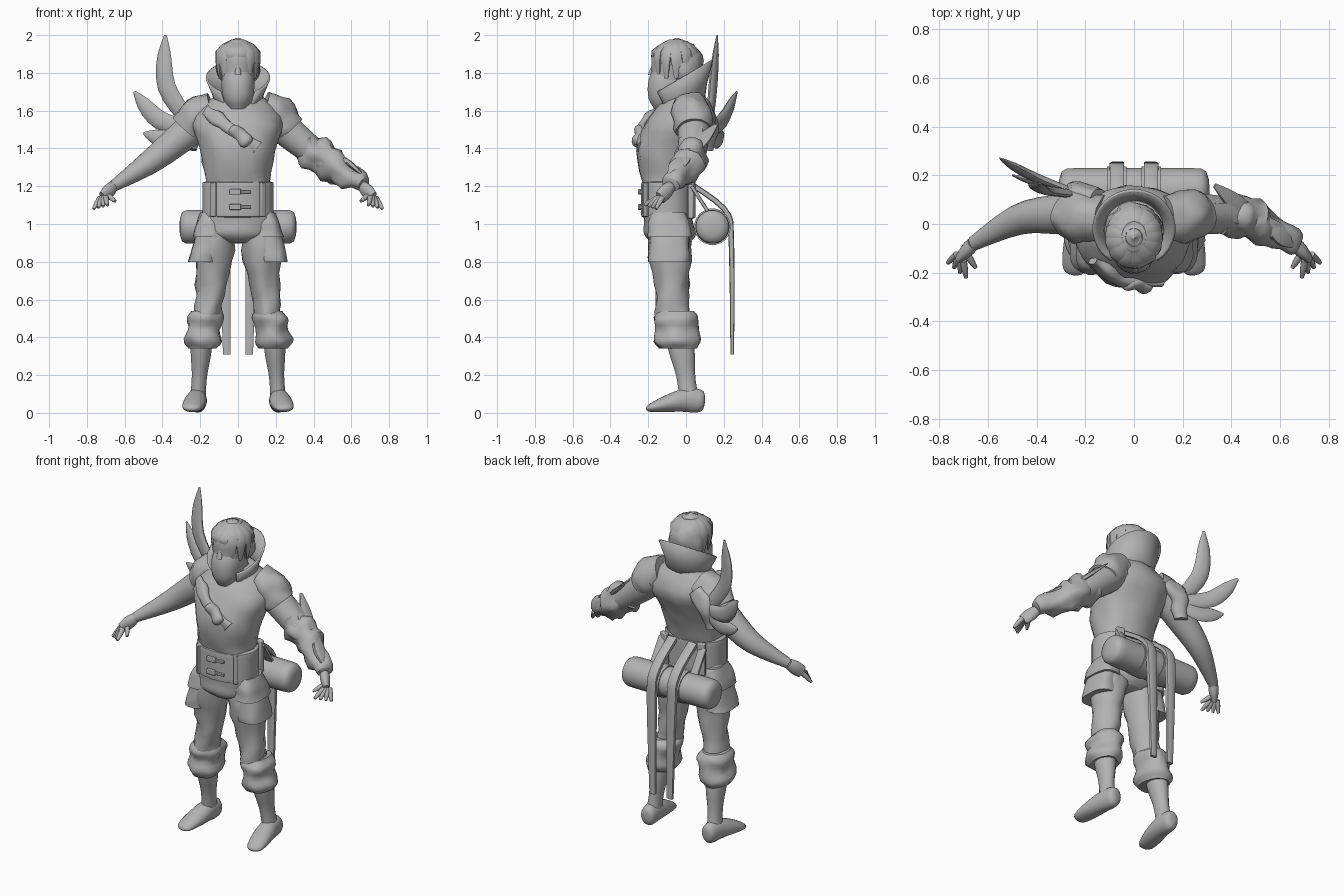
import bpy, bmesh, math
from mathutils import Vector, noise

if "Cube" in bpy.data.objects:
    bpy.data.objects.remove(bpy.data.objects["Cube"], do_unlink=True)

shade = (.45,) * 3 + (1,)
grey = bpy.data.materials.new("plain grey")
grey.use_nodes = True
grey.diffuse_color = shade
grey.node_tree.nodes["Principled BSDF"].inputs["Base Color"].default_value = shade
ACROSS, DEPTH = Vector((1, 0, 0)), Vector((0, 1, 0))


def along(keys, t):
    """Smooth value at t through evenly spaced numbers or points."""
    if isinstance(keys, (int, float)):
        return keys
    last = len(keys) - 1
    i = min(int(t * last), last - 1)
    f = t * last - i
    a, b = keys[i], keys[i + 1]
    leave = (b - keys[max(i - 1, 0)]) / 2
    arrive = (keys[min(i + 2, last)] - a) / 2
    rise = b - a
    return a + leave * f + (rise * 3 - leave * 2 - arrive) * f ** 2 + (leave + arrive - rise * 2) * f ** 3


def finish(name, bm, angle=50):
    bmesh.ops.recalc_face_normals(bm, faces=bm.faces)
    mesh = bpy.data.meshes.new(name)
    bm.to_mesh(mesh)
    bm.free()
    ob = bpy.data.objects.new(name, mesh)
    bpy.context.collection.objects.link(ob)
    mesh.materials.append(grey)
    bpy.ops.object.select_all(action="DESELECT")
    ob.select_set(True)
    bpy.context.view_layer.objects.active = ob
    bpy.ops.object.shade_smooth_by_angle(angle=math.radians(angle))
    return ob


def tube(name, path, width, deep=1, axis=None, side=1, sides=20, steps=16, boxy=1, rough=0, dome=0):
    """Skin along a path. Rings stay level, or turn with the path when axis is given."""
    bm = bmesh.new()
    path = [Vector((side * x, y, z)) for x, y, z in path]
    rings = []
    for i in range(steps + 1):
        t = (1 - math.cos(math.pi * i / steps)) / 2
        mid, u, v = along(path, t), ACROSS, DEPTH
        if axis:
            heading = (along(path, min(t + .02, 1)) - along(path, max(t - .02, 0))).normalized()
            u = (axis - heading * axis.dot(heading)).normalized()
            v = heading.cross(u)
        a = along(width, t)
        if dome:
            a *= max(1 - abs(2 * t - 1) ** dome, .02) ** .5
        b = a * along(deep, t)
        ring = []
        for k in range(sides):
            turn = math.tau * (k + .5) / sides
            c, d = math.cos(turn), math.sin(turn)
            out = u * math.copysign(abs(c) ** boxy, c) * a + v * math.copysign(abs(d) ** boxy, d) * b
            bump = out.normalized() * rough * noise.noise((mid + out) * 14)
            ring.append(bm.verts.new(mid + out + bump))
        rings.append(ring)
    for low, high in zip(rings, rings[1:]):
        for k in range(sides):
            bm.faces.new((low[k], low[k - 1], high[k - 1], high[k]))
    bm.faces.new(rings[0])
    bm.faces.new(rings[-1])
    return finish(name, bm)


def strip(name, path, width, deep, side=1):
    return tube(name, path, width, deep, ACROSS, side, sides=8, boxy=.35)


def block(name, place, size, turn=(0, 0, 0)):
    bm = bmesh.new()
    bmesh.ops.create_cube(bm, size=1)
    bmesh.ops.scale(bm, vec=size, verts=bm.verts)
    ob = finish(name, bm, 40)
    ob.location, ob.rotation_euler = place, turn
    bevel = ob.modifiers.new("Bevel", "BEVEL")
    bevel.width, bevel.segments = min(size) / 5, 2


# Torso, neck and hips
tube("torso", [(0, -.1, 1.2), (0, -.085, 1.4), (0, -.02, 1.56), (0, 0, 1.7)],
     width=(.17, .2, .235, .1), deep=(.75, .9, .75, .8), sides=28, boxy=.9, rough=.015)
tube("neck", [(0, -.02, 1.6), (0, -.05, 1.8)], width=(.09, .07))
tube("hips", [(0, -.1, 1.08), (0, -.08, .9)], width=(.18, .2, .19, .1), deep=(.7, .65, .9),
     sides=28, boxy=.9, rough=.01)

# Head with face covering and hair
tube("head", [(0, -.1, 1.64), (0, -.05, 1.97)], width=(.05, .08, .09, .1, .05), deep=1.2)
tube("face_mask", [(0, -.11, 1.61), (0, -.09, 1.81)], width=(.05, .08, .088, .075), deep=1.2, boxy=.9)
tube("nose", [(0, -.16, 1.87), (0, -.185, 1.79)], width=(.01, .018), sides=8)
tube("hair_cap", [(0, 0, 1.74), (0, -.05, 1.985)], width=(.08, .105, .113, .09, .01), deep=(.7, 1, 1.1),
     rough=.02)
LOCKS = 13
for i in range(LOCKS):
    turn = math.tau * (i + .3) / LOCKS
    out = Vector((math.sin(turn), -math.cos(turn) * 1.1, 0))
    crown = Vector((0, -.055, 1.97))
    tip = crown + out * .1 - Vector((0, 0, .11 if out.y < -.9 else .2))
    brow = crown + out * .105 - Vector((0, 0, .06))
    tube("hair_lock", [crown + out * .03, brow, tip], width=(.02, .036, .01), deep=.4,
         axis=Vector((-out.y, out.x, 0)), sides=8, steps=8)

# Tall open collar, higher at the back
bm = bmesh.new()
PANELS, GAP = 24, math.radians(34)
levels = []
for lift, flare in ((0, .11), (.5, .125), (1, .16)):
    row = []
    for k in range(PANELS + 1):
        turn = GAP + (math.tau - 2 * GAP) * k / PANELS
        y = -.02 - math.cos(turn) * flare * .95
        z = 1.61 + y / 4 + lift * (.18 + y / 3)
        row.append(bm.verts.new((math.sin(turn) * flare, y, z)))
    levels.append(row)
for low, high in zip(levels, levels[1:]):
    for k in range(PANELS):
        bm.faces.new((low[k], low[k + 1], high[k + 1], high[k]))
collar = finish("collar", bm)
collar.modifiers.new("Thickness", "SOLIDIFY").thickness = .012

# Belt, buckles and chest wraps
tube("belt", [(0, -.1, 1.03), (0, -.1, 1.23)], width=.19, deep=.73, sides=28, boxy=.9, dome=20)
for z in (1.09, 1.17):
    block("buckle", (-.015, -.245, z), (.06, .02, .03))
    block("buckle_strap", (.02, -.24, z), (.1, .02, .015))
for x in (-.13, .13):
    block("front_belt_loop", (x, -.21, 1.13), (.03, .02, .18), (0, 0, x * 5))
    block("back_belt_loop", (x, .03, 1.13), (.05, .03, .2), (0, 0, -x * 2))
tube("chest_wrap", [(-.17, -.15, 1.6), (-.05, -.23, 1.52), (.1, -.235, 1.4)], width=.02, deep=1.6,
     axis=DEPTH, boxy=.7, rough=.02)
tube("chest_knot", [(-.03, -.24, 1.52), (.06, -.255, 1.42)], width=.022, deep=1.5, axis=DEPTH, rough=.03, dome=4)

# Bedroll
ROLL = Vector((0, .14, .985))
tube("bedroll", [ROLL - ACROSS * .31, ROLL + ACROSS * .31], width=.09, axis=DEPTH, sides=28, dome=16)

ARM = [Vector(p) for p in ((.17, .04, 1.57), (.3, .04, 1.46), (.47, .02, 1.325), (.66, -.08, 1.2))]
KNUCKLES = Vector((.735, -.12, 1.14)), Vector((.695, -.155, 1.14))
TIPS = Vector((.765, -.16, 1.08)), Vector((.69, -.22, 1.1))

for label, side in (("right_", -1), ("left_", 1)):
    # Trouser legs, cuffs, shins and feet
    tube(label + "trouser_leg", [(.105, -.09, 1), (.165, -.07, .48)], width=(.09, .1, .075, .07),
         deep=(1.2, 1.1, 1.3), side=side, rough=.02)
    tube(label + "cuff", [(.17, -.055, .54), (.19, -.045, .34)], width=(.075, .1, .09, .1, .08),
         deep=1.2, side=side, rough=.02)
    tube(label + "shin", [(.19, -.04, .42), (.2, -.01, .25), (.215, .02, .05)], width=(.06, .055, .04, .045),
         deep=1.25, side=side)
    tube(label + "foot", [(.21, .1, .06), (.22, -.02, .065), (.25, -.21, .02)], width=(.045, .05, .06, .05),
         deep=(1.3, 1.3, .8, .4), axis=ACROSS, side=side, dome=8)
    # Thigh pouches wrapped around the outer hip
    for part, low, grow in (("thigh_pouch", .8, 0), ("pouch_flap", .93, .006)):
        tube(label + part, [(.135, -.09, 1.06), (.135 + (1.06 - low) / 5, -.09, low)],
             width=(.055 + grow, .07 + grow, .075 + grow), deep=1.45, side=side, boxy=.65, rough=.01)
    # Arms and shoulder cloth
    tube(label + "arm", ARM, width=(.09, .083, .064, .03), axis=DEPTH, side=side)
    tube(label + "shoulder_cloth", [(.13, .02, 1.6), (.21, .03, 1.57), (.27, .04, 1.5)],
         width=(.1, .105, .092), axis=DEPTH, side=side, rough=.02)
    # Hands: palm, four fingers and thumb
    palm = along(KNUCKLES, .5)
    tube(label + "palm", [ARM[-1], palm], width=(.03, .04, .036), deep=(.9, .5),
         axis=Vector((side * -.5, .6, 0)), side=side)
    fingers = [(KNUCKLES[0].lerp(KNUCKLES[1], k / 3), TIPS[0].lerp(TIPS[1], k / 3)) for k in range(4)]
    fingers.append((Vector((.68, -.11, 1.16)), Vector((.65, -.18, 1.12))))
    for knuckle, tip in fingers:
        tube(label + "finger", [knuckle.lerp(palm, .3), tip], width=(.015, .014, .008), axis=ACROSS,
             side=side, sides=8, steps=8)
    # Straps over the bedroll
    strip(label + "long_strap", [(.07, .03, 1.21), (.07, .21, 1.07), (.07, .24, .9), (.06, .245, .31)],
          (.03, .03, .03, .02), .5, side)
    tube(label + "roll_loop", [ROLL + ACROSS * .03, ROLL + ACROSS * .11], width=.097, axis=DEPTH, side=side)
    strip(label + "roll_hanger", [(.14, .03, 1.2), (.14, .12, 1.06)], .025, .4, side)

# Ragged guard on the left forearm
tube("arm_guard", [along(ARM, t) for t in (.45, .7, 1)], width=(.07, .085, .07, .04), axis=DEPTH, rough=.04)
for start, reach, spread in ((.75, .35, .04), (.75, .35, .12), (.97, .25, .02), (1, .2, 0)):
    root = along(ARM, start) + Vector((0, 0, .06))
    tip = along(ARM, start - reach) + Vector((0, spread, .09))
    tube("guard_plate", [root, tip], width=(.02, .04, .01), deep=.35, axis=DEPTH, sides=8, boxy=.6)

# Curved blades fanning out behind the right shoulder
hub = Vector((-.22, .12, 1.5))
for label, tip in (("tall", (-.385, .165, 2)), ("middle", (-.55, .27, 1.7)), ("short", (-.5, .2, 1.48))):
    span = Vector(tip) - hub
    sag = Vector((-span.z, 0, span.x)) * .15
    tube(label + "_blade", [hub, hub + span / 2 + sag, tip], width=(.013, .018, .02, .016, .003),
         deep=2.5, axis=DEPTH + ACROSS * .3, sides=10)
tube("blade_mount", [(-.15, .11, 1.6), (-.23, .125, 1.52), (-.26, .1, 1.4)], width=(.04, .045, .03),
     deep=1.3, axis=DEPTH, rough=.02)
